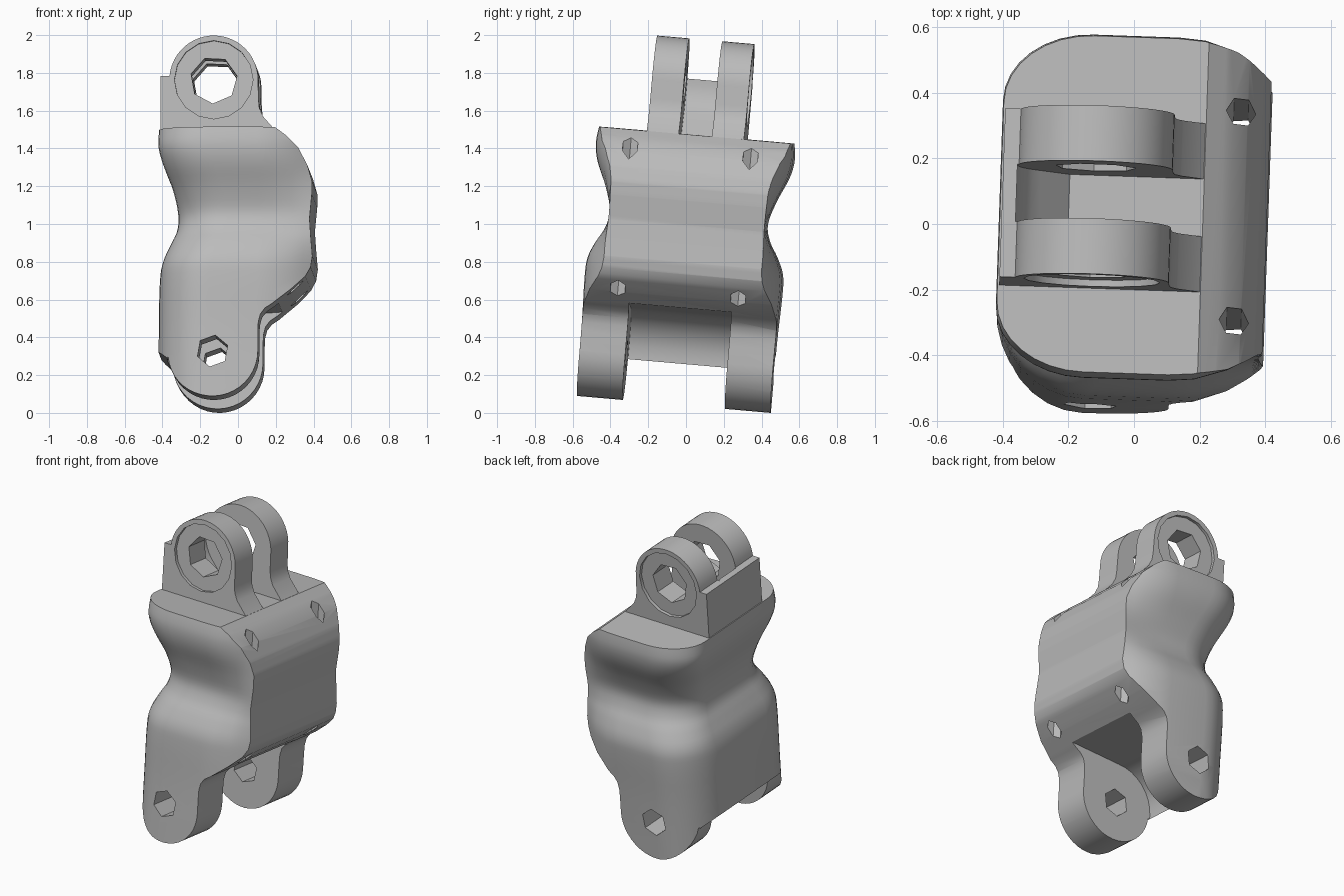
import bpy, bmesh, math
from mathutils import Euler, Matrix

cube = bpy.data.objects.get("Cube")
if cube:
    bpy.data.objects.remove(cube, do_unlink=True)

grey = bpy.data.materials.new("plain_grey")
grey.use_nodes = True
grey.diffuse_color = (0.5, 0.5, 0.5, 1)
grey.node_tree.nodes["Principled BSDF"].inputs["Base Color"].default_value = (0.5, 0.5, 0.5, 1)

# Hinge centres in the (x, z) plane; the hinge axes run along y
TOP, LOW = (-0.122, 0.75), (-0.115, -0.713)


def arc(centre, r, start, end, n):
    angles = [math.radians(start + (end - start) * i / n) for i in range(n + 1)]
    return [(centre[0] + r * math.cos(a), centre[1] + r * math.sin(a)) for a in angles]


def loft(name, rings):
    bm = bmesh.new()
    rows = [[bm.verts.new(p) for p in ring] for ring in rings]
    for a, b in zip(rows, rows[1:]):
        for i in range(len(a)):
            j = (i + 1) % len(a)
            bm.faces.new((a[i], a[j], b[j], b[i]))
    bm.faces.new(reversed(rows[0]))
    bm.faces.new(rows[-1])
    # Every face winds the same way, so one volume test settles the direction
    if bm.calc_volume(signed=True) < 0:
        bmesh.ops.reverse_faces(bm, faces=bm.faces)
    mesh = bpy.data.meshes.new(name)
    bm.to_mesh(mesh)
    bm.free()
    mesh.materials.append(grey)
    obj = bpy.data.objects.new(name, mesh)
    bpy.context.collection.objects.link(obj)
    return obj


def plate(name, outline, y0, y1):
    return loft(name, [[(x, y, z) for x, z in outline] for y in (y0, y1)])


def combine(obj, tool, operation):
    mod = obj.modifiers.new(tool.name, 'BOOLEAN')
    mod.operation, mod.object, mod.solver = operation, tool, 'EXACT'
    bpy.context.view_layer.objects.active = obj
    bpy.ops.object.modifier_apply(modifier=mod.name)
    bpy.data.objects.remove(tool, do_unlink=True)


def spline(points, t):
    # Catmull-Rom through evenly numbered control rows
    i = min(int(t), len(points) - 2)
    f = t - i
    p = [points[max(0, min(len(points) - 1, i + k))] for k in (-1, 0, 1, 2)]
    return [0.5 * (2 * b + (c - a) * f + (2 * a - 5 * b + 4 * c - d) * f * f
                   + (3 * b - a - 3 * c + d) * f ** 3) for a, b, c, d in zip(*p)]


# Waisted body: rows of height, left extent, half depth, corner depth
rows = [(0.54, -0.405, 0.50, 0.21), (0.46, -0.41, 0.518, 0.21), (0.38, -0.41, 0.524, 0.21),
        (0.29, -0.385, 0.505, 0.21), (0.16, -0.335, 0.45, 0.21), (0.04, -0.31, 0.416, 0.22),
        (-0.05, -0.315, 0.435, 0.23), (-0.13, -0.35, 0.48, 0.25), (-0.22, -0.388, 0.516, 0.27),
        (-0.33, -0.405, 0.522, 0.29), (-0.6, -0.41, 0.515, 0.29), (-1.05, -0.41, 0.515, 0.29)]


def body_ring(z, left, half, corner):
    # Broad rounded corners on the left edge, gentle taper on the right edge
    side = []
    for i in range(9):
        a = math.pi / 2 * i / 8
        side.append((left + 0.27 * (1 - math.cos(a)), half - corner * (1 - math.sin(a))))
    for x, k in ((0.12, 0), (0.2, 0.06), (0.3, 0.35), (0.36, 0.65), (0.41, 0.95), (0.5, 1.2)):
        side.append((x, half - (half - 0.413) * k))
    return [(x, y, z) for x, y in side] + [(x, -y, z) for x, y in reversed(side)]


steps = 4 * (len(rows) - 1)
body = loft("finger_segment", [body_ring(*spline(rows, i / 4)) for i in range(steps + 1)])

# Side outline, ending in the rounded lower hinge lugs
right_edge = [(0.21, 0.478), (0.27, 0.435), (0.335, 0.37), (0.382, 0.28), (0.405, 0.2), (0.405, 0.13),
              (0.393, 0), (0.4, -0.1), (0.409, -0.2), (0.4, -0.26), (0.373, -0.31), (0.3, -0.38),
              (0.2, -0.46), (0.162, -0.485), (0.138, -0.517), (0.127, -0.56), (0.125, -0.62)]
outline = (right_edge + arc(LOW, 0.24, 0, -175, 20)
           + [(-0.36, -0.74), (-0.42, -0.69), (-0.6, -0.69), (-0.6, 0.478)])
combine(body, plate("side_outline", outline, -1, 1), 'INTERSECT')

# Slot between the lower lugs, leaving a thin wall on the left
slot = [(-0.365, -1.2)] + arc(LOW, 0.25, 180, 90, 8) + [(0.27, -0.435), (0.7, -0.435), (0.7, -1.2)]
combine(body, plate("lower_slot", slot, -0.272, 0.272), 'DIFFERENCE')
combine(body, plate("lower_pin_hole", arc(LOW, 0.085, 20, 320, 5), -1, 1), 'DIFFERENCE')

# Two upright cord holes through the right edge
for y in (-0.335, 0.305):
    ring = arc((0.315, y), 0.045, 0, 300, 5)
    cord = loft("cord_hole", [[(x, v, z) for x, v in ring] for z in (-0.8, 0.8)])
    combine(body, cord, 'DIFFERENCE')

# Upper fork lugs, each with a pin hole and a shallow round recess outside
parts = [body]
lug = ([(-0.404, 0.42), (-0.404, 0.77)] + arc(TOP, 0.235, 175, 0, 24)
       + [(0.115, 0.65), (0.12, 0.6), (0.14, 0.555), (0.208, 0.478), (0.208, 0.42)])
for name, sign in (("front_upper_lug", -1), ("back_upper_lug", 1)):
    part = plate(name, lug, sign * 0.088, sign * 0.258)
    combine(part, plate("pin_hole", arc(TOP, 0.125, 10, 319, 6), -0.4, 0.4), 'DIFFERENCE')
    recess = arc(TOP, 0.208, 0, 337.5, 15)
    combine(part, plate("pin_recess", recess, sign * 0.238, sign * 0.4), 'DIFFERENCE')
    parts.append(part)

# Wall joining the lugs on the left, hollowed around the hinge
wall = [(-0.404, 0.42), (-0.404, 0.77)] + arc(TOP, 0.24, 175, 225, 6) + [(-0.2, 0.478), (-0.2, 0.42)]
parts.append(plate("upper_wall", wall, -0.088, 0.088))

# Lean the parts slightly and stand them on the floor
lean = Euler((math.radians(-5), 0, math.radians(-2))).to_matrix().to_4x4()
low = min((lean @ v.co).z for v in body.data.vertices)
bpy.ops.object.select_all(action='DESELECT')
for part in parts:
    part.data.transform(Matrix.Translation((0, 0.015, -low)) @ lean)
    part.select_set(True)
bpy.context.view_layer.objects.active = body
bpy.ops.object.shade_smooth_by_angle(angle=math.radians(32))
